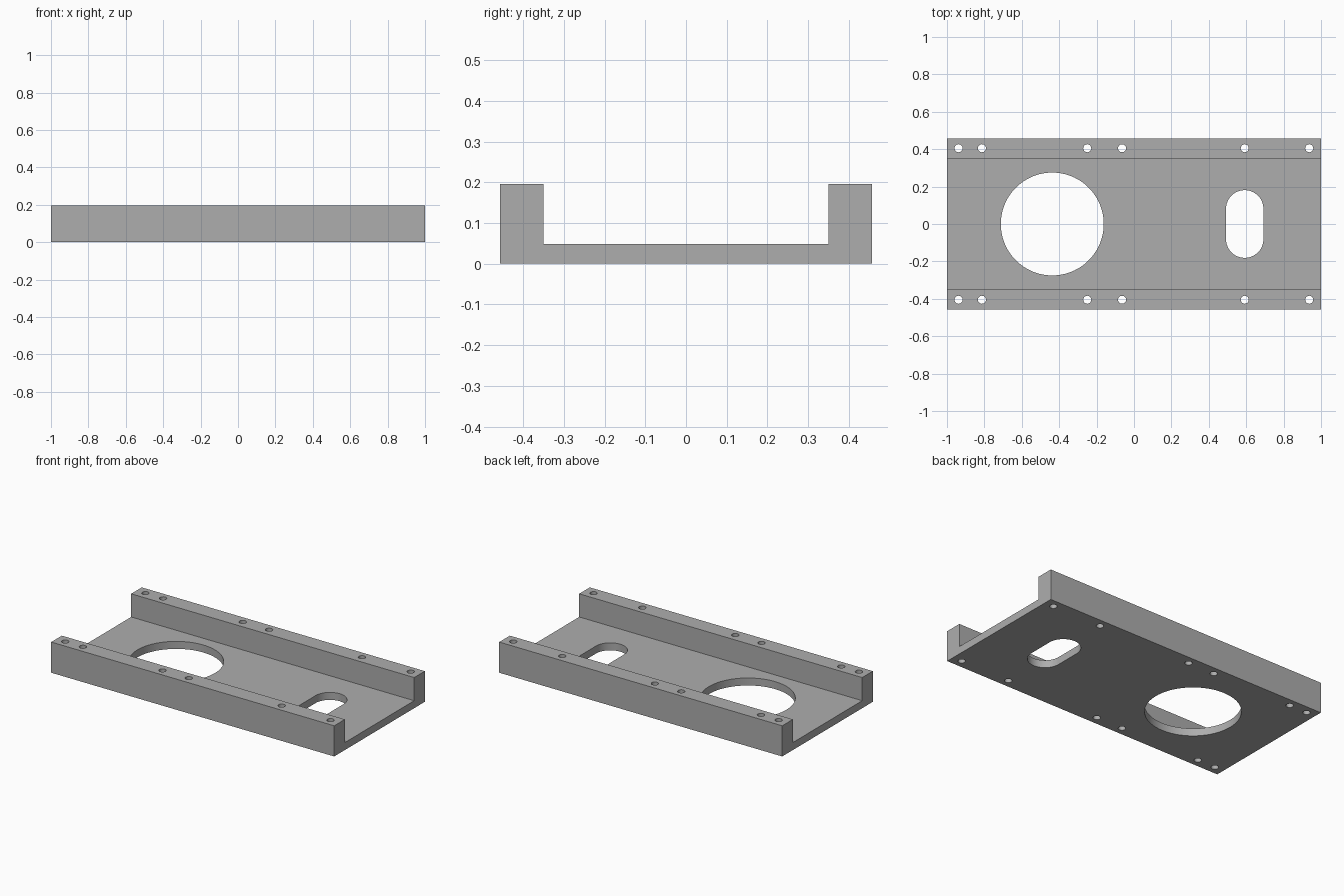
import bpy, bmesh
from math import sin, cos, pi, radians

cube = bpy.data.objects.get("Cube")
if cube:
    bpy.data.objects.remove(cube, do_unlink=True)

HALF_LENGTH, HALF_WIDTH, INNER = 1.0, 0.457, 0.35
HEIGHT, FLOOR = 0.196, 0.048

grey = bpy.data.materials.new("plain grey")
grey.use_nodes = True
colour = (0.42, 0.42, 0.42, 1)
grey.diffuse_color = colour
grey.node_tree.nodes["Principled BSDF"].inputs["Base Color"].default_value = colour


def add_prism(bm, points, offset):
    """Extrude a closed outline along an offset vector."""
    face = bm.faces.new([bm.verts.new(p) for p in points])
    new = bmesh.ops.extrude_face_region(bm, geom=[face])["geom"]
    verts = [v for v in new if isinstance(v, bmesh.types.BMVert)]
    bmesh.ops.translate(bm, verts=verts, vec=offset)


def make_object(name, bm):
    bmesh.ops.recalc_face_normals(bm, faces=bm.faces)
    mesh = bpy.data.meshes.new(name)
    bm.to_mesh(mesh)
    bm.free()
    mesh.materials.append(grey)
    obj = bpy.data.objects.new(name, mesh)
    bpy.context.collection.objects.link(obj)
    return obj


def slot_outline(x, y, radius, half_straight=0, steps=24):
    """Circle, or a slot stretched along y, lying below the plate."""
    points = []
    for centre, start in ((half_straight, 0), (-half_straight, pi)):
        first = 0 if half_straight else 1
        for i in range(first, steps + 1):
            a = start + pi * i / steps
            points.append((x + radius * cos(a), y + centre + radius * sin(a), -0.1))
    return points


# U-shaped channel with two side rails
half = [(HALF_WIDTH, 0), (HALF_WIDTH, HEIGHT), (INNER, HEIGHT), (INNER, FLOOR)]
profile = half + [(-y, z) for y, z in reversed(half)]
bm = bmesh.new()
add_prism(bm, [(-HALF_LENGTH, y, z) for y, z in profile], (2 * HALF_LENGTH, 0, 0))
channel = make_object("channel_plate", bm)

# Cutters: large round opening, slot and rail bolt holes
outlines = [slot_outline(-0.437, 0, 0.275, steps=48),
            slot_outline(0.592, 0, 0.1, 0.081)]
for x in (-0.938, -0.813, -0.25, -0.064, 0.592, 0.937):
    for y in (-0.405, 0.405):
        outlines.append(slot_outline(x, y, 0.0215, steps=16))
bm = bmesh.new()
for outline in outlines:
    add_prism(bm, outline, (0, 0, 0.5))
cutter = make_object("hole_cutter", bm)
cutter.hide_render = True

# Cut the holes and drop the cutter
cut = channel.modifiers.new("holes", 'BOOLEAN')
cut.operation = 'DIFFERENCE'
cut.solver = 'EXACT'
cut.object = cutter
bpy.ops.object.select_all(action='DESELECT')
bpy.context.view_layer.objects.active = channel
channel.select_set(True)
bpy.ops.object.modifier_apply(modifier=cut.name)
bpy.data.objects.remove(cutter, do_unlink=True)
bpy.ops.object.shade_smooth_by_angle(angle=radians(30))
